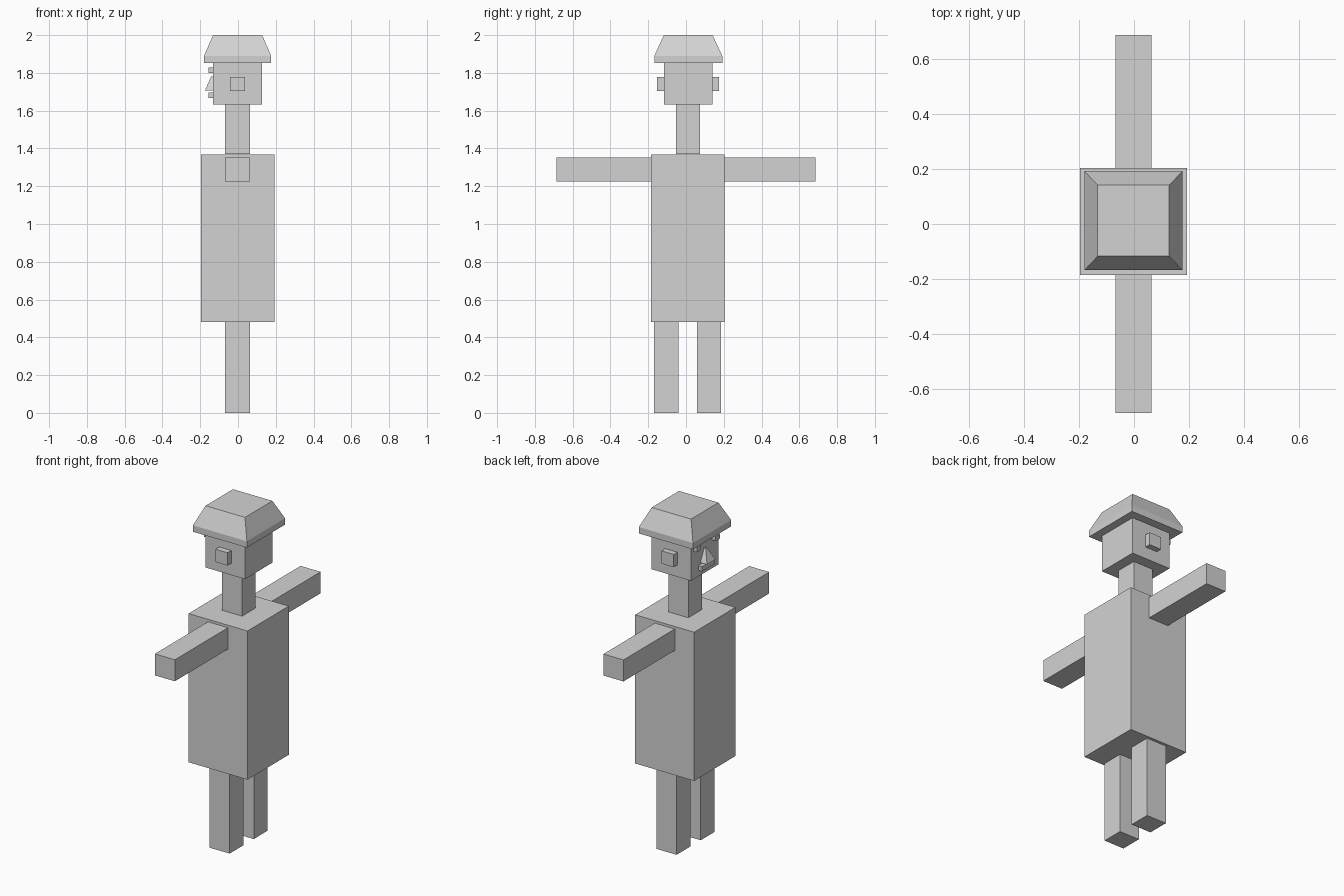
import bpy

if "Cube" in bpy.data.objects:
    bpy.data.objects.remove(bpy.data.objects["Cube"])

grey = bpy.data.materials.new("light grey")
grey.diffuse_color = (0.65, 0.65, 0.65, 1)
grey.use_nodes = True
grey.node_tree.nodes["Principled BSDF"].inputs["Base Color"].default_value = grey.diffuse_color


def loft(name, rings):
    """Closed solid through stacked rectangles (x0, x1, y0, y1, z), bottom to top."""
    verts, faces = [], [(3, 2, 1, 0)]
    for x0, x1, y0, y1, z in rings:
        verts += [(x0, y0, z), (x1, y0, z), (x1, y1, z), (x0, y1, z)]
    for r in range(len(rings) - 1):
        b = 4 * r
        for i in range(4):
            j = (i + 1) % 4
            faces.append((b + i, b + j, b + 4 + j, b + 4 + i))
    n = len(verts)
    faces.append((n - 4, n - 3, n - 2, n - 1))
    mesh = bpy.data.meshes.new(name)
    mesh.from_pydata(verts, [], faces)
    mesh.materials.append(grey)
    obj = bpy.data.objects.new(name, mesh)
    bpy.context.collection.objects.link(obj)
    return obj


def box(name, x0, x1, y0, y1, z0, z1):
    return loft(name, [(x0, x1, y0, y1, z0), (x0, x1, y0, y1, z1)])


CY = 0.012            # middle of the head in y
LX0, LX1 = -0.068, 0.064  # limb thickness in x

# Body
box("torso", -0.196, 0.193, -0.186, 0.203, 0.481, 1.367)
box("neck", LX0, LX1, -0.053, 0.075, 1.37, 1.632)

# Limbs
box("right_leg", LX0, LX1, -0.17, -0.041, 0, 0.481)
box("left_leg", LX0, LX1, 0.057, 0.186, 0, 0.481)
box("right_arm", LX0, LX1, -0.686, -0.186, 1.224, 1.352)
box("left_arm", LX0, LX1, 0.203, 0.686, 1.224, 1.352)

# Head and ears
box("head", -0.132, 0.128, CY - 0.129, CY + 0.129, 1.632, 1.852)
box("right_ear", -0.042, 0.038, -0.153, -0.116, 1.703, 1.779)
box("left_ear", -0.042, 0.038, 0.14, 0.176, 1.703, 1.779)

# Hat: upright brim band, then sloping sides to a flat top
brim = (-0.18, 0.176, CY - 0.18, CY + 0.18)
crown = (-0.132, 0.128, CY - 0.129, CY + 0.129)
loft("hat", [(*brim, 1.852), (*brim, 1.89), (*crown, 2.0)])

# Face, on the -x side of the head
for side, name in ((-1, "right_eye"), (1, "left_eye")):
    c = CY + side * 0.088
    box(name, -0.156, -0.132, c - 0.02, c + 0.02, 1.80, 1.828)
loft("nose", [(-0.175, -0.132, CY - 0.04, CY + 0.04, 1.707),
              (-0.142, -0.132, CY - 0.006, CY + 0.006, 1.782)])
box("mouth", -0.156, -0.132, CY - 0.06, CY + 0.06, 1.668, 1.697)
